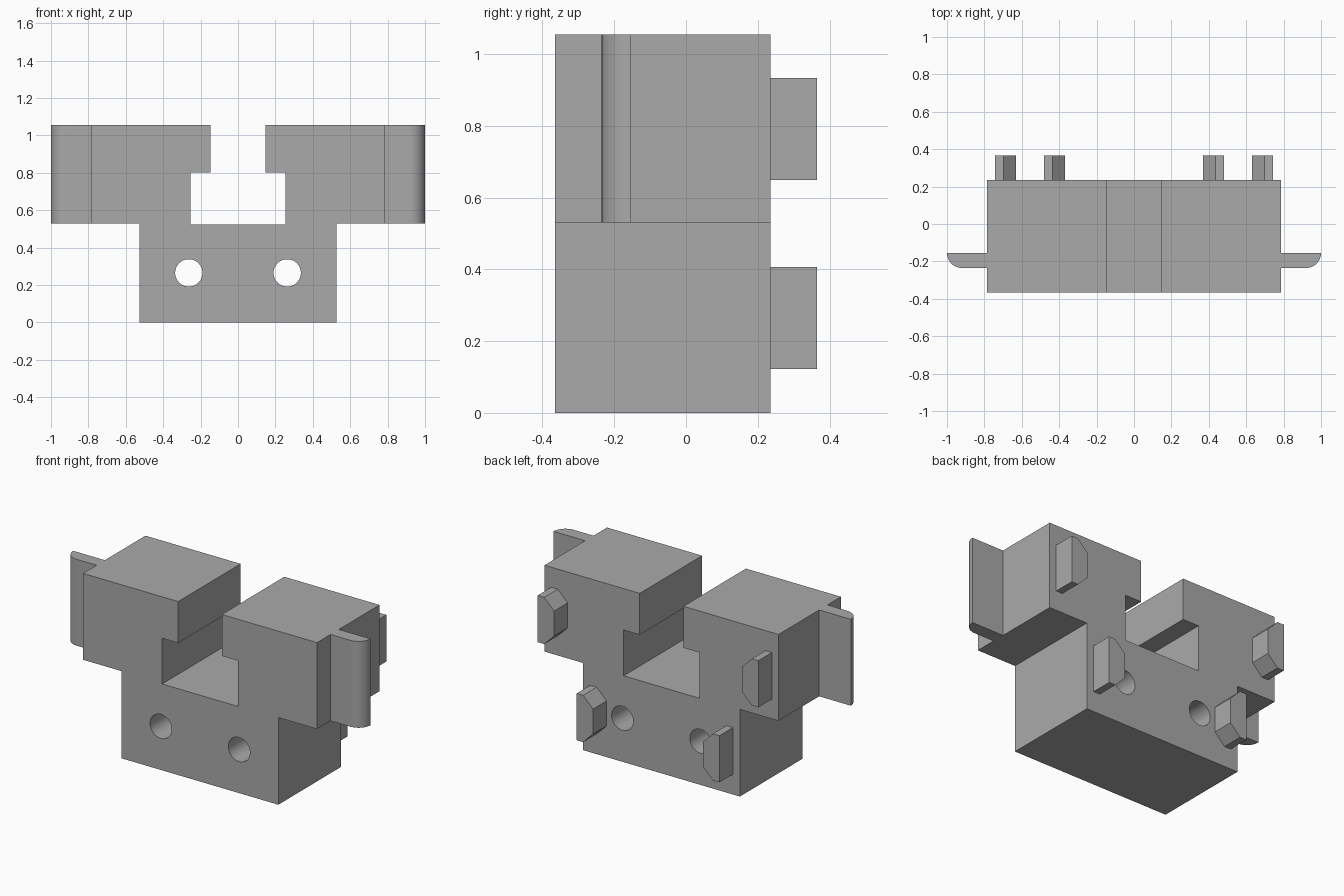
import bpy, bmesh, math
from mathutils import Vector

cube = bpy.data.objects.get("Cube")
if cube:
    bpy.data.objects.remove(cube)

grey = bpy.data.materials.new("plain grey")
grey.use_nodes = True
grey.diffuse_color = (0.4, 0.4, 0.4, 1)
grey.node_tree.nodes["Principled BSDF"].inputs["Base Color"].default_value = (0.4, 0.4, 0.4, 1)

FRONT, BACK, PEG_END = -0.365, 0.235, 0.365
BASE_X, ARM_X, ARM_Z, TOP = 0.527, 0.787, 0.53, 1.055


def prism(name, points, direction):
    """Extrude a closed outline of 3D points along a direction."""
    bm = bmesh.new()
    face = bm.faces.new([bm.verts.new(p) for p in points])
    grown = bmesh.ops.extrude_face_region(bm, geom=[face], use_keep_orig=True)
    moved = [v for v in grown["geom"] if isinstance(v, bmesh.types.BMVert)]
    bmesh.ops.translate(bm, verts=moved, vec=Vector(direction))
    bmesh.ops.recalc_face_normals(bm, faces=bm.faces)
    mesh = bpy.data.meshes.new(name)
    bm.to_mesh(mesh)
    bm.free()
    mesh.materials.append(grey)
    obj = bpy.data.objects.new(name, mesh)
    bpy.context.collection.objects.link(obj)
    return obj


def smooth(obj):
    bpy.ops.object.select_all(action="DESELECT")
    obj.select_set(True)
    bpy.context.view_layer.objects.active = obj
    bpy.ops.object.shade_smooth_by_angle(angle=math.radians(30))


# Body: T-shaped block with an undercut slot in the top
half = [(BASE_X, 0), (BASE_X, ARM_Z), (ARM_X, ARM_Z), (ARM_X, TOP),
        (0.147, TOP), (0.147, 0.803), (0.255, 0.803), (0.255, 0.525)]
outline = half + [(-x, z) for x, z in reversed(half)]
body = prism("slotted_body", [(x, FRONT, z) for x, z in outline], (0, BACK - FRONT, 0))

# Two round holes running front to back
for side in (-1, 1):
    bpy.ops.mesh.primitive_cylinder_add(vertices=48, radius=0.073, depth=2,
                                        location=(side * 0.263, 0, 0.265),
                                        rotation=(math.pi / 2, 0, 0))
    cutter = bpy.context.object
    cutter.name = "hole_cutter"
    cutter.data.materials.append(grey)
    cut = body.modifiers.new("hole", "BOOLEAN")
    cut.operation, cut.solver, cut.object = "DIFFERENCE", "EXACT", cutter
    bpy.context.view_layer.objects.active = body
    bpy.ops.object.modifier_apply(modifier=cut.name)
    bpy.data.objects.remove(cutter)
smooth(body)

for side, label in ((1, "left"), (-1, "right")):
    # Side fin with a rounded outer front edge
    r, fin_front, fin_back = 0.08, -0.235, -0.155
    arc = [math.pi / 2 * i / 16 for i in range(17)]
    fin = [(ARM_X, fin_back), (ARM_X, fin_front)]
    fin += [(1 - r + r * math.sin(a), fin_front + r - r * math.cos(a)) for a in arc]
    smooth(prism(label + "_fin", [(side * x, y, ARM_Z) for x, y in fin], (0, 0, TOP - ARM_Z)))

    # Back pegs, chamfered on the inner side
    for level, outer, low in (("upper", 0.742, 0.649), ("lower", 0.48, 0.123)):
        inner, bevel, high = outer - 0.11, 0.066, low + 0.284
        peg = [(outer, low), (outer, high), (inner + bevel, high),
               (inner, high - bevel), (inner, low + bevel), (inner + bevel, low)]
        prism(f"{label}_{level}_peg", [(side * x, BACK, z) for x, z in peg],
              (0, PEG_END - BACK, 0))
